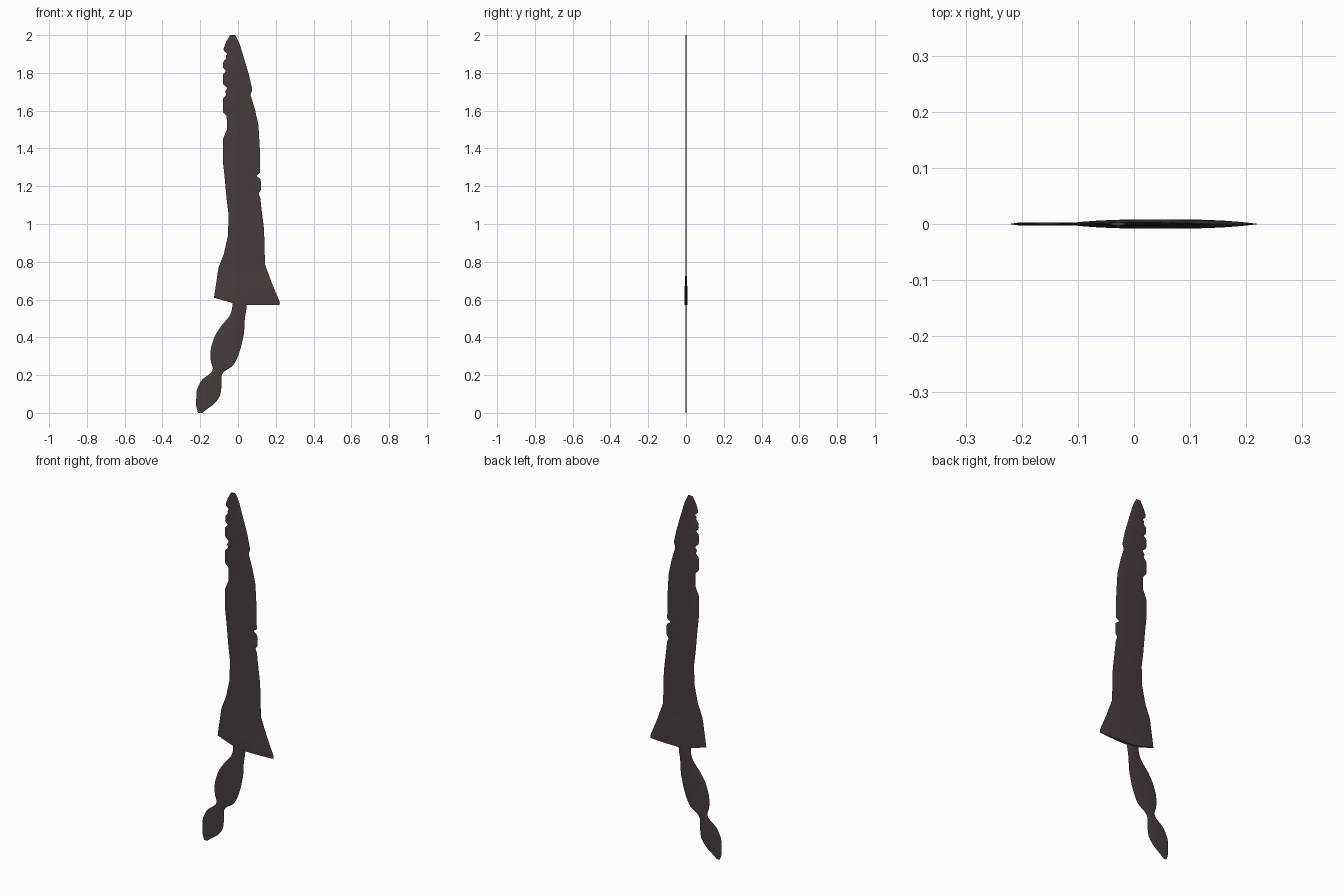
import bpy, math

if "Cube" in bpy.data.objects:
    bpy.data.objects.remove(bpy.data.objects["Cube"])

metal = bpy.data.materials.new("dark worn iron")
metal.diffuse_color = (0.062, 0.045, 0.044, 1)
metal.use_nodes = True
metal.node_tree.nodes["Principled BSDF"].inputs["Base Color"].default_value = metal.diffuse_color

# Edge profiles as (z, x), from top to bottom
BLADE_LEFT = [(2.0, -.042), (1.965, -.063), (1.925, -.077), (1.912, -.072), (1.903, -.055),
              (1.89, -.066), (1.875, -.062), (1.86, -.078), (1.825, -.08), (1.81, -.06),
              (1.795, -.08), (1.74, -.08), (1.72, -.055), (1.70, -.07), (1.685, -.06),
              (1.665, -.08), (1.59, -.08), (1.575, -.06), (1.5, -.058), (1.45, -.08),
              (1.33, -.08), (1.26, -.072), (1.13, -.06), (1.05, -.05), (.94, -.053),
              (.84, -.075), (.77, -.103), (.61, -.127)]
BLADE_RIGHT = [(2.0, -.015), (1.985, -.006), (1.95, .01), (1.87, .034), (1.79, .058),
               (1.71, .076), (1.685, .066), (1.605, .09), (1.525, .108), (1.39, .116),
               (1.268, .117), (1.256, .092), (1.24, .12), (1.18, .122), (1.16, .108),
               (1.14, .118), (1.1, .122), (.97, .138), (.785, .143), (.68, .182),
               (.585, .222), (.57, .22)]
HANDLE_LEFT = [(.60, -.03), (.55, -.03), (.51, -.045), (.46, -.09), (.41, -.122), (.34, -.145),
               (.27, -.145), (.235, -.13), (.215, -.138), (.197, -.16), (.18, -.19),
               (.12, -.22), (.03, -.222), (.0, -.21)]
HANDLE_RIGHT = [(.60, .047), (.55, .045), (.50, .036), (.42, .032), (.34, .014), (.29, -.004),
                (.25, -.025), (.235, -.045), (.222, -.075), (.20, -.088), (.14, -.087),
                (.09, -.094), (.05, -.122), (.01, -.178), (.0, -.195)]


def edge_x(profile, z):
    for (z1, x1), (z2, x2) in zip(profile, profile[1:]):
        if z >= z2:
            return x1 + (x2 - x1) * min(1, max(0, (z1 - z) / (z1 - z2)))
    return profile[-1][1]


def smooth_x(profile, z, d):
    return (edge_x(profile, z - d) + 2 * edge_x(profile, z) + edge_x(profile, z + d)) / 4


def lens_plate(name, left, right, step, blur, half, left_z):
    """Thin plate between two edges, with a lens-shaped cross-section."""
    cols = 14
    top, bottom = left[0][0], right[-1][0]
    rows = round((top - bottom) / step) + 1
    verts, faces = [], []
    ring = 2 * cols
    for r in range(rows):
        z = top - (top - bottom) * r / (rows - 1)
        zl = left_z(z)
        xl, xr = smooth_x(left, zl, blur), smooth_x(right, z, blur)
        for k in range(ring):
            c = k if k <= cols else ring - k
            s = -math.cos(math.pi * c / cols)
            t = (s + 1) / 2
            zz = z + (zl - z) * max(0, 1 - t / 0.4)
            y = half(zz) * (1 - abs(s) ** 3)
            verts.append((xl + (xr - xl) * t, -y if k < cols else y, zz))
    for r in range(rows - 1):
        for k in range(ring):
            a, b = r * ring + k, r * ring + (k + 1) % ring
            faces.append((a, a + ring, b + ring, b))
    # Close both ends with strips joining front to back
    for base, flip in ((0, False), ((rows - 1) * ring, True)):
        for k in range(cols):
            quad = [base + k, base + k + 1, base + (ring - k - 1), base + (ring - k) % ring]
            quad = list(dict.fromkeys(quad))
            faces.append(quad[::-1] if flip else quad)
    mesh = bpy.data.meshes.new(name)
    mesh.from_pydata(verts, [], faces)
    mesh.materials.append(metal)
    mesh.validate()
    obj = bpy.data.objects.new(name, mesh)
    bpy.context.collection.objects.link(obj)
    bpy.context.view_layer.objects.active = obj
    obj.select_set(True)
    bpy.ops.object.mode_set(mode='EDIT')
    bpy.ops.mesh.select_all(action='SELECT')
    bpy.ops.mesh.normals_make_consistent(inside=False)
    bpy.ops.object.mode_set(mode='OBJECT')
    bpy.ops.object.shade_smooth_by_angle(angle=math.radians(40))
    obj.select_set(False)


def blade_half(z):
    # Thin blade, swelling towards the flared shoulder
    t = min(1, max(0, (0.76 - z) / 0.14))
    return 0.0032 + 0.005 * t * t * (3 - 2 * t)


# Notched blade with flared, slanted shoulder
lens_plate("blade", BLADE_LEFT, BLADE_RIGHT, 0.006, 0.005, blade_half,
           lambda z: z if z > 0.75 else 0.75 - (0.75 - z) * 0.78)

# Tang handle with two bulges
lens_plate("handle", HANDLE_LEFT, HANDLE_RIGHT, 0.006, 0.014,
           lambda z: 0.003, lambda z: z)
